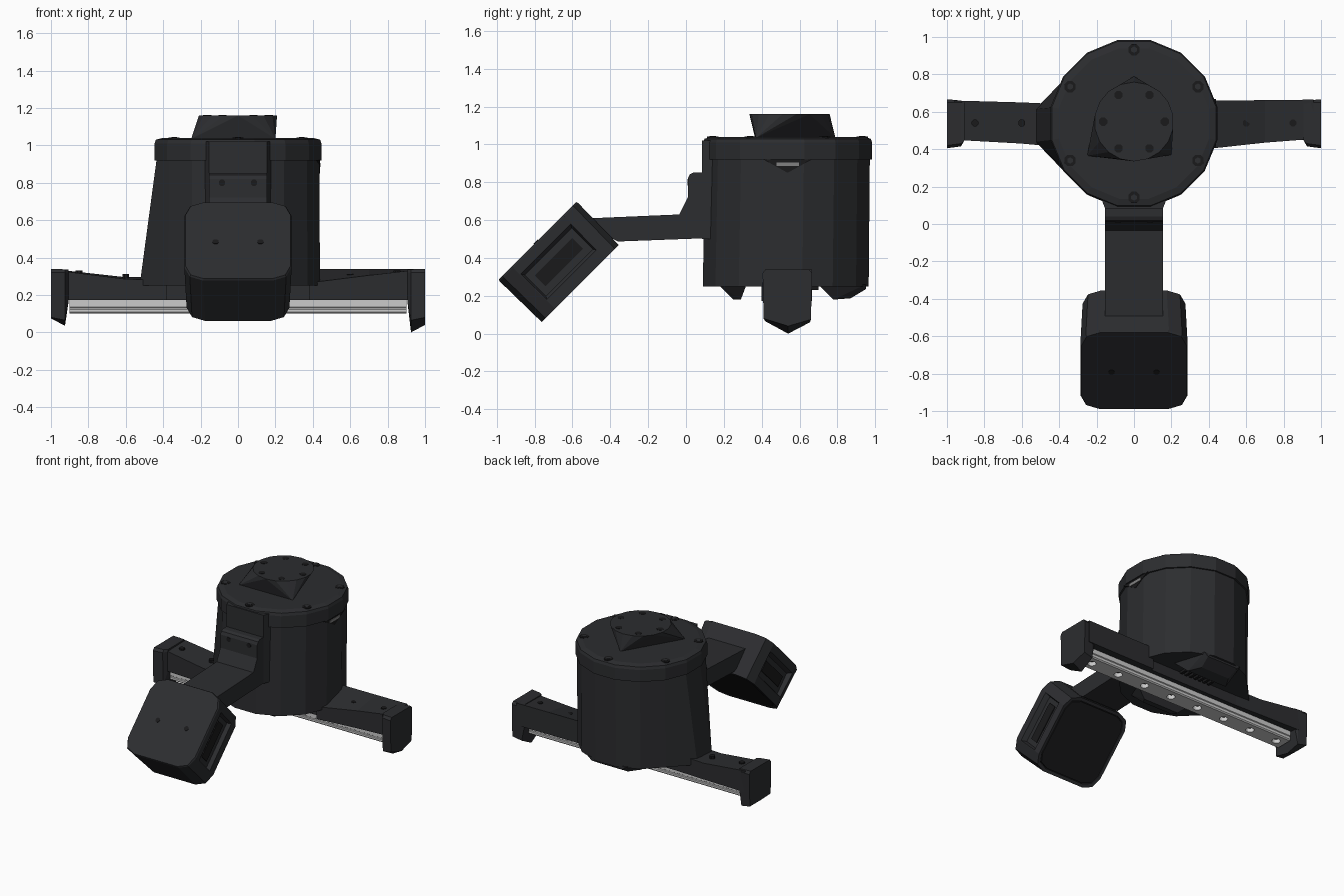
import bpy, bmesh
from math import sin, cos, pi, radians
from mathutils import Matrix, Vector

if "Cube" in bpy.data.objects:
    bpy.data.objects.remove(bpy.data.objects["Cube"])


def material(name, rgb):
    m = bpy.data.materials.new(name)
    m.diffuse_color = (*rgb, 1)
    m.use_nodes = True
    m.node_tree.nodes["Principled BSDF"].inputs["Base Color"].default_value = m.diffuse_color
    return m


DARK = material("dark_plastic", (0.025, 0.026, 0.029))
BLACK = material("black_recess", (0.010, 0.010, 0.011))
STEEL = material("steel", (0.55, 0.55, 0.55))
MID = material("steel_shadow", (0.22, 0.22, 0.22))
CY = 0.537          # body axis


def finish(name, bm, mat, matrix=None):
    bmesh.ops.recalc_face_normals(bm, faces=bm.faces)
    me = bpy.data.meshes.new(name)
    bm.to_mesh(me)
    bm.free()
    me.materials.append(mat)
    ob = bpy.data.objects.new(name, me)
    if matrix:
        ob.matrix_world = matrix
    bpy.context.collection.objects.link(ob)
    return ob


def loft(name, rings, mat=DARK, matrix=None):
    """Skin a list of equal-length rings and close both ends."""
    bm = bmesh.new()
    vs = [[bm.verts.new(p) for p in r] for r in rings]
    n = len(vs[0])
    for a, b in zip(vs, vs[1:]):
        for i in range(n):
            j = (i + 1) % n
            bm.faces.new((a[i], a[j], b[j], b[i]))
    bm.faces.new(vs[0][::-1])
    bm.faces.new(vs[-1])
    return finish(name, bm, mat, matrix)


def hull(name, pts, mat=DARK):
    bm = bmesh.new()
    for p in pts:
        bm.verts.new(p)
    bmesh.ops.convex_hull(bm, input=bm.verts[:])
    bmesh.ops.dissolve_limit(bm, angle_limit=0.01, verts=bm.verts[:], edges=bm.edges[:])
    return finish(name, bm, mat)


def box(name, x, y, z, mat=DARK, matrix=None):
    rings = [[(x[0], y[0], k), (x[1], y[0], k), (x[1], y[1], k), (x[0], y[1], k)] for k in z]
    return loft(name, rings, mat, matrix)


def extrude_x(name, yz, x0, x1, mat=DARK):
    return loft(name, [[(x, y, z) for y, z in yz] for x in (x0, x1)], mat)


def circle(r, z, n=16, cy=CY):
    return [(r * cos((i + .5) * 2 * pi / n), cy + r * sin((i + .5) * 2 * pi / n), z) for i in range(n)]


def screw(name, loc, r, depth=0.02, axis=(0, 0, 1), mat=BLACK, n=8):
    rot = Vector((0, 0, 1)).rotation_difference(Vector(axis)).to_matrix().to_4x4()
    return loft(name, [circle(r, -depth / 2, n, 0), circle(r, depth / 2, n, 0)], mat,
                Matrix.Translation(loc) @ rot)


def cut(target, cutter):
    cutter.hide_render = True
    cutter.display_type = 'WIRE'
    mod = target.modifiers.new("cut", 'BOOLEAN')
    mod.operation = 'DIFFERENCE'
    mod.solver = 'EXACT'
    mod.object = cutter


# main drum, flared on the left where it meets the wing
low = [(x * 1.2 if x < -0.4 else x, y, z) for x, y, z in circle(0.447, 0.25, 16, .527)]
loft("body_drum", [low, circle(0.443, 0.93)])

# lid with bevelled rim, and its six screws
loft("body_lid", [circle(0.455, 0.92), circle(0.455, 1.01), circle(0.448, 1.03), circle(0.41, 1.04)])
for i in range(6):
    a = radians(30 + 60 * i)
    p = (0.395 * cos(a), CY + 0.395 * sin(a))
    screw("lid_screw", (*p, 1.03), 0.033, 0.024)
    screw("lid_screw_head", (*p, 1.031), 0.017, 0.026, mat=DARK, n=6)

# faceted mounting flange: round top tapering to a three-cornered foot
hull("top_flange", circle(0.212, 1.16, 18, 0.547)
     + [(-.25, .365, 1.035), (.2, .37, 1.035), (0, .79, 1.035)])
for i in range(6):
    a = radians(60 * i)
    screw("flange_hole", (0.165 * cos(a), 0.547 + 0.165 * sin(a), 1.153), 0.024, 0.018)

# connector window under the right edge of the lid
hull("connector_window", [(x, CY + y, z) for x in (0.40, 0.438)
                          for y, z in ((-.13, .922), (.13, .922), (0, .85))], BLACK)
box("connector", (.41, .441), (CY - .06, CY + .06), (.885, .905), MID)

# underside pads and ribbed cable outlet
hull("rear_pad", [(s * x, y, z) for s in (-1, 1) for x, y, z in (
    (.24, .70, .26), (.16, .95, .26), (.13, .95, .235), (.17, .78, .18), (.12, .87, .187))])
hull("front_pad", [(s * x, y, z) for s in (-1, 1) for x, y, z in (
    (.18, .17, .26), (.24, .32, .26), (.13, .25, .18), (.15, .29, .18))])
for i in range(7):
    x = -0.12 + 0.04 * i
    box("outlet_rib", (x - .01, x + .01), (.65, .70), (.232, .26), BLACK)

# crossbar, wings and hooked ends
box("crossbar", (-.92, .92), (.45, .64), (.172, .26))


def wing(name, sections):
    loft(name, [[(x, y0, .172), (x, y1, .172), (x, y1, zb), (x, y0, zf)]
                for x, y0, y1, zf, zb in sections])


wing("left_wing", ((-.96, .45, .66, .33, .335), (-.6, .43, .65, .285, .295), (-.38, .41, .64, .28, .30)))
wing("right_wing", ((.96, .455, .665, .335, .34), (.7, .435, .662, .305, .34), (.38, .40, .66, .265, .34)))
for s, tip in ((-1, .035), (1, .0)):
    prof = ((.405, .32), (.42, .34), (.65, .34), (.667, .32), (.66, .075), (.54, tip + .04), (.41, .08))
    inner = ((.415, .32), (.43, .337), (.65, .337), (.66, .32), (.655, .06), (.54, tip), (.42, .065))
    loft("wing_hook", [[(s, y, z) for y, z in prof], [(s * .925, y, z) for y, z in inner],
                       [(s * .905, min(max(y, .45), .65), max(z, .17)) for y, z in inner]])
    for x, z in ((.6, .297), (.85, .32)):
        screw("wing_screw", (s * x, .54, z), 0.02, 0.02 if x > .7 else .03)

# steel rail with grooved sides and eight counterbored bolt holes
half = ((.062, .10), (.07, .108), (.07, .122), (.064, .126), (.064, .132), (.07, .136), (.07, .18))
rail = extrude_x("rail", [(CY + y, z) for y, z in half] + [(CY - y, z) for y, z in half[::-1]],
                 -.9, .9, STEEL)
for i in range(8):
    p = ((i - 3.5) * .237, CY)
    cut(rail, screw("bolt_hole_cutter", (*p, .105), .03, .05, mat=STEEL, n=12))
    screw("rail_bolt", (*p, .133), .02, .02, mat=MID, n=6)

# front bracket: strip on the drum, rounded tab and sloping arm in one side profile
hull("bracket_strip", [(s * x, y, z) for s in (-1, 1) for z in (.5, 1.02)
                       for x, y in ((.155, .084), (.2, .2))])
extrude_x("bracket_arm", [(.12, .505), (.12, .852), (.04, .852), (.02, .842), (.01, .82), (.01, .72),
                          (-.035, .63), (-.5, .61), (-.5, .56), (-.36, .487)], -.155, .155)
for s in (-1, 1):
    screw("bracket_screw", (s * .085, .01, .80), .018, .006, (0, 1, 0))

# sensor head: rounded box tilted 45 degrees, with pocketed sides and recessed back
tilt = Matrix.Translation((0, -.672, .378)) @ Matrix.Rotation(radians(45), 4, 'X')


def rounded(w, h, r, z):
    pts = []
    for k, (sx, sy) in enumerate(((1, 1), (-1, 1), (-1, -1), (1, -1))):
        for a in (0, 45, 90):
            t = radians(a + 90 * k)
            pts.append((sx * (w - r) + r * cos(t), sy * (h - r) + r * sin(t), z))
    return pts


head = loft("sensor_head", [rounded(.255, .265, .09, -.125), rounded(.255, .265, .09, -.157),
                            rounded(.275, .288, .1, -.16), rounded(.287, .293, .1, .15),
                            rounded(.282, .289, .1, .16)], DARK, tilt)
for s in (-1, 1):
    # pocket walls slope inwards
    rings = [[(s * x, -u, -n), (s * x, u, -n), (s * x, u, n), (s * x, -u, n)]
             for x, u, n in ((.25, .175, .08), (.35, .21, .13))]
    cut(head, loft("pocket_cutter", rings, BLACK, tilt))
    box("pocket_insert", sorted((s * .23, s * .256)), (-.14, .14), (-.04, .04), BLACK, tilt)
    screw("head_screw", tilt @ Vector((s * .12, -.01, .159)), .018, .008, (0, -1, 1))
loft("head_back_panel", [rounded(.25, .26, .09, -.13), rounded(.25, .26, .09, -.158)], BLACK, tilt)
